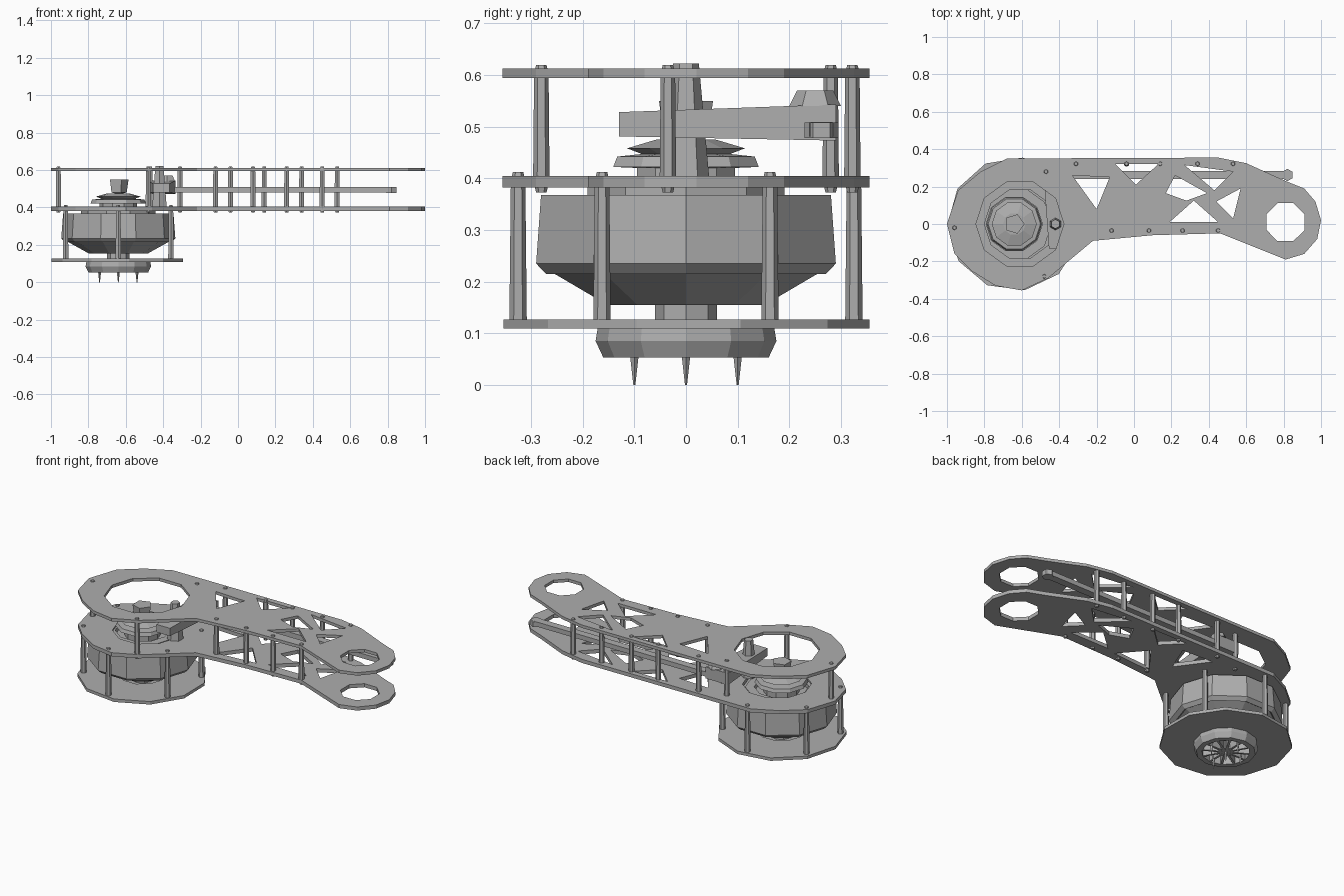
import bpy, bmesh, math
from mathutils import Matrix, Vector

cube = bpy.data.objects.get("Cube")
if cube:
    bpy.data.objects.remove(cube, do_unlink=True)

grey = bpy.data.materials.new("plain grey")
grey.use_nodes = True
grey.diffuse_color = (0.42, 0.42, 0.42, 1)
grey.node_tree.nodes["Principled BSDF"].inputs["Base Color"].default_value = (0.42, 0.42, 0.42, 1)

AXIS = Vector((-0.64, 0, 0))


def add_object(name, mesh):
    mesh.materials.clear()
    mesh.materials.append(grey)
    ob = bpy.data.objects.new(name, mesh)
    bpy.context.collection.objects.link(ob)
    return ob


def from_bmesh(name, bm):
    bmesh.ops.recalc_face_normals(bm, faces=bm.faces)
    mesh = bpy.data.meshes.new(name)
    bm.to_mesh(mesh)
    bm.free()
    return add_object(name, mesh)


def circle(x, y, r, sides, turn=0):
    step = 2 * math.pi / sides
    return [(x + r * math.cos(i * step + turn), y + r * math.sin(i * step + turn))
            for i in range(sides)]


def plate(name, loops, z0, z1):
    """Flat plate from an outline followed by hole loops."""
    curve = bpy.data.curves.new(name, 'CURVE')
    curve.dimensions = '2D'
    curve.fill_mode = 'BOTH'
    curve.extrude = (z1 - z0) / 2
    for loop in loops:
        spline = curve.splines.new('POLY')
        spline.points.add(len(loop) - 1)
        for point, (x, y) in zip(spline.points, loop):
            point.co = (x, y, 0, 1)
        spline.use_cyclic_u = True
    temp = bpy.data.objects.new(name + " outline", curve)
    bpy.context.collection.objects.link(temp)
    graph = bpy.context.evaluated_depsgraph_get()
    mesh = bpy.data.meshes.new_from_object(temp.evaluated_get(graph))
    bpy.data.objects.remove(temp, do_unlink=True)
    mesh.transform(Matrix.Translation((0, 0, (z0 + z1) / 2)))
    for face in mesh.polygons:
        face.use_smooth = False
    return add_object(name, mesh)


def lathe(name, profile, sides, closed=False, centre=AXIS):
    """Turned part from (radius, height) points."""
    bm = bmesh.new()
    verts = [bm.verts.new(centre + Vector((r, 0, z))) for r, z in profile]
    pairs = list(zip(verts, verts[1:]))
    if closed:
        pairs.append((verts[-1], verts[0]))
    edges = [bm.edges.new(p) for p in pairs]
    bmesh.ops.spin(bm, geom=verts + edges, cent=centre, axis=(0, 0, 1),
                   angle=2 * math.pi, steps=sides, use_duplicate=False)
    bmesh.ops.remove_doubles(bm, verts=bm.verts, dist=0.0005)
    return from_bmesh(name, bm)


def post(name, x, y, z0, z1, r0, r1, sides=6):
    bm = bmesh.new()
    bmesh.ops.create_cone(bm, cap_ends=True, segments=sides, radius1=r0, radius2=r1,
                          depth=z1 - z0, matrix=Matrix.Translation((x, y, (z0 + z1) / 2)))
    return from_bmesh(name, bm)


def box(name, centre, size, turn=0):
    bm = bmesh.new()
    bmesh.ops.create_cube(bm, size=1, matrix=Matrix.Translation(centre)
                          @ Matrix.Rotation(turn, 4, 'Z') @ Matrix.Diagonal((*size, 1)))
    return from_bmesh(name, bm)


# Arm plates with truss cut-outs
outline = [(-1, 0), (-.96, -.16), (-.87, -.25), (-.74, -.33), (-.6, -.355), (-.46, -.29),
           (-.22, -.09), (.1, -.06), (.46, -.05), (.81, -.19), (.91, -.16), (.98, -.08),
           (1, .02), (.97, .12), (.91, .19), (.81, .23), (.6, .325), (.45, .355),
           (-.68, .35), (-.82, .28), (-.94, .18)]
truss = [[(-.33, .26), (-.13, .25), (-.2, .08)],
         [(-.1, .32), (.13, .32), (.01, .21)],
         [(.19, .01), (.45, .01), (.32, .125)],
         [(.17, .165), (.28, .125), (.39, .165), (.22, .26)],
         [(.27, .315), (.53, .28), (.43, .18)],
         [(.44, .12), (.57, .19), (.53, .03)]]
wrist = circle(.81, .01, .11, 8, .39)
plate("upper_arm_plate", [outline, circle(-.61, 0, .235, 10), wrist] + truss, .594, .612)
plate("lower_arm_plate", [outline, circle(-.61, 0, .19, 10), wrist,
                          [(-.13, -.03), (.13, -.01), (0, .14)]] + truss, .382, .404)

# Base disc and its hollow hub
plate("base_disc", [circle(-.64, 0, .358, 11, .3), circle(-.64, 0, .13, 10)], .109, .127)
lathe("base_hub", [(.13, .12), (.17, .115), (.175, .085), (.16, .053), (.13, .053)], 12, True)
lathe("hub_floor", [(0, .095), (.14, .105)], 12)
for i in range(6):
    box(f"hub_blade_{i}", AXIS + Vector((0, 0, .077)), (.27, .012, .045), i * math.pi / 6)
lathe("hub_core", [(0, .055), (.045, .055), (.045, .11), (0, .11)], 8)

# Tapered pins under the hub
for i, (x, y) in enumerate(circle(-.64, 0, .1, 4) + [(-.64, 0)]):
    post(f"hub_pin_{i}", x, y, 0, .09, .002, .012, 4)

# Drum with lower rim and open tapered collar
lathe("drum", [(0, .368), (.295, .368), (.305, .235), (.285, .215), (.26, .23), (0, .23)], 10)
lathe("drum_collar", [(.28, .222), (.16, .155), (.12, .155), (.12, .222)], 10, True)
lathe("drive_shaft", [(0, .1), (.06, .1), (.06, .24), (0, .24)], 8)

# Lower stand-offs around the drum
for i, (x, y) in enumerate(circle(-.64, 0, .325, 6, math.pi / 6)):
    post(f"drum_standoff_{i}", x, y, .112, .398, .017, .014)
    post(f"drum_screw_{i}", x, y, .4, .412, .013, .01)

# Upper stand-offs between the arm plates
spots = [(-.96, -.02), (-.48, -.28), (-.47, .28)]
spots += [(x, -.035) for x in (-.12, .08, .26, .45)]
spots += [(x, .322) for x in (-.31, -.04, .14, .34, .53)]
for i, (x, y) in enumerate(spots):
    post(f"arm_standoff_{i}", x, y, .39, .605, .016, .014)
    post(f"top_screw_{i}", x, y, .608, .619, .013, .01)
    post(f"bottom_screw_{i}", x, y, .372, .385, .01, .013)

# Stepped gear stack and centre block on top of the drum
lathe("gear_stack", [(0, .368), (.1, .368), (.1, .42), (.148, .422), (.14, .442), (.09, .447),
                     (.12, .458), (.06, .475), (0, .475)], 10)
lathe("gear_ring", [(.15, .368), (.2, .368), (.2, .395), (.15, .395)], 10, True)
lathe("centre_block", [(0, .47), (.045, .48), (.055, .55), (0, .55)], 5)

# Crank, pivot and long push rod
crank = box("crank", (-.41, .08, .508), (.15, .42, .07))
for v in crank.data.vertices:
    if v.co.y < 0:
        v.co.x += .03 * (1 if v.co.x < -.41 else -1)
        v.co.z += .008 if v.co.z < .5 else -.015
post("crank_pivot", -.42, 0, .4, .622, .045, .025, 6)
post("crank_bolt", -.38, .25, .54, .57, .05, .035, 6)
box("push_rod", (.24, .262, .495), (1.2, .045, .028))
post("push_rod_end", .82, .262, .478, .508, .033, .033, 6)
